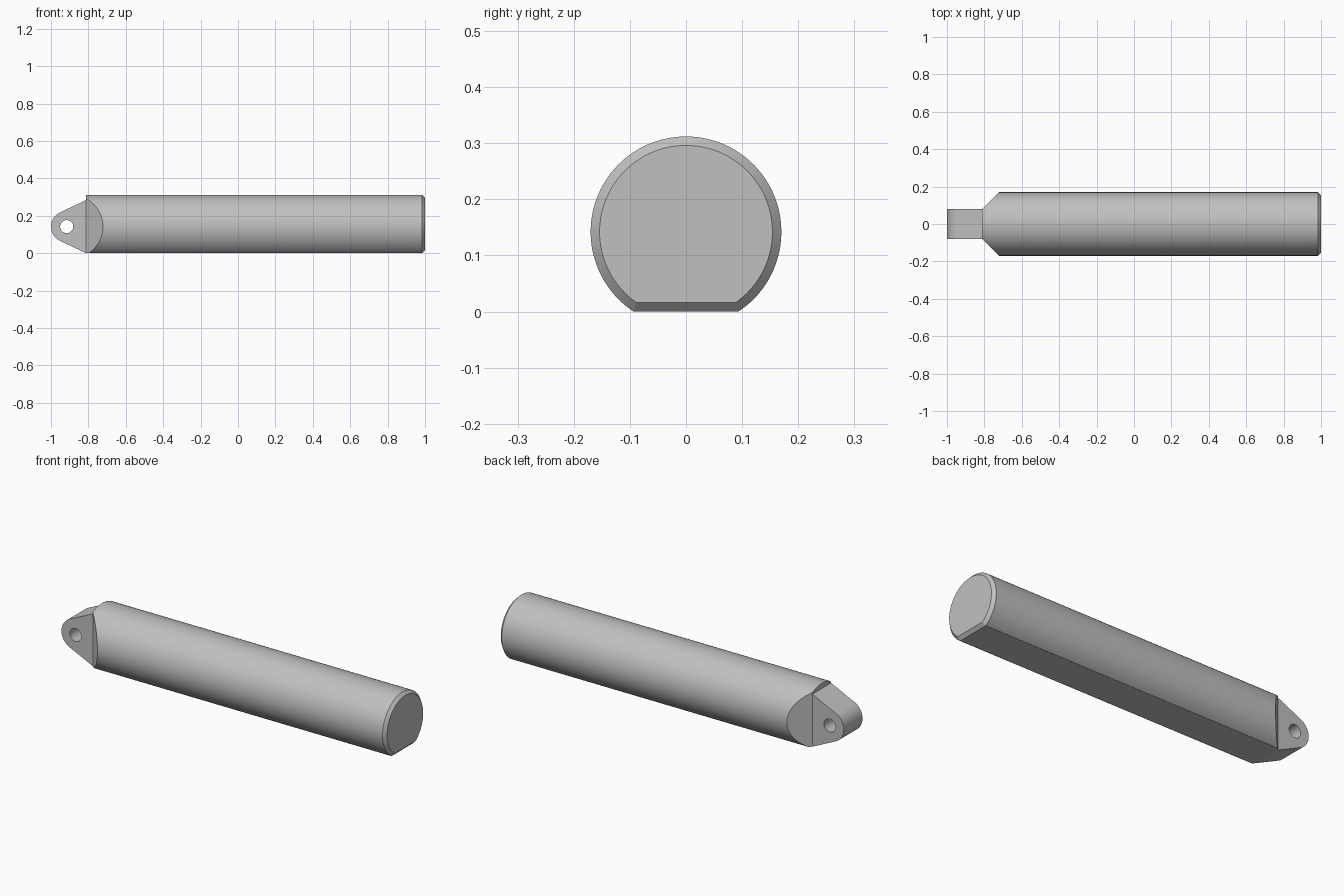
import bpy, bmesh, math

if "Cube" in bpy.data.objects:
    bpy.data.objects.remove(bpy.data.objects["Cube"])

R, ZC = 0.17, 0.142            # body radius and axis height
X0, X1, CH = -0.812, 1.0, 0.016  # body ends and end chamfer
HW = 0.08                      # half width of the lug
CX, RL, RH = -0.916, 0.084, 0.035  # lug eye centre, outer and hole radius

steel = bpy.data.materials.new("grey_steel")
steel.diffuse_color = (0.53, 0.53, 0.53, 1)
steel.use_nodes = True
steel.node_tree.nodes["Principled BSDF"].inputs["Base Color"].default_value = steel.diffuse_color


def finish(name, bm):
    bmesh.ops.recalc_face_normals(bm, faces=bm.faces)
    mesh = bpy.data.meshes.new(name)
    bm.to_mesh(mesh)
    bm.free()
    mesh.materials.append(steel)
    ob = bpy.data.objects.new(name, mesh)
    bpy.context.collection.objects.link(ob)
    return ob


def prism(name, outline, half):
    """Extrude an x-z outline between y = -half and y = +half."""
    bm = bmesh.new()
    face = bm.faces.new([bm.verts.new((x, -half, z)) for x, z in outline])
    ext = bmesh.ops.extrude_face_region(bm, geom=[face])["geom"]
    bmesh.ops.translate(bm, vec=(0, 2 * half, 0),
                        verts=[v for v in ext if isinstance(v, bmesh.types.BMVert)])
    return finish(name, bm)


# Body: round bar with a flat underside and a chamfered end
bm = bmesh.new()
N = 96
rings = []
for x, inset in ((X0, 0), (X1 - CH, 0), (X1, CH)):
    r = R - inset
    a = math.asin((ZC - inset) / r)
    ring = []
    for i in range(N + 1):
        t = -a + (math.pi + 2 * a) * i / N
        ring.append(bm.verts.new((x, r * math.cos(t), ZC + r * math.sin(t))))
    rings.append(ring)
for p, q in zip(rings, rings[1:]):
    for i in range(N + 1):
        j = (i + 1) % (N + 1)
        bm.faces.new((p[i], p[j], q[j], q[i]))
bm.faces.new(rings[0])
bm.faces.new(rings[-1])

# Slanted vertical cuts on both sides of the lug end
for s in (-1, 1):
    cut = bmesh.ops.bisect_plane(
        bm, geom=bm.verts[:] + bm.edges[:] + bm.faces[:], dist=1e-6,
        plane_co=(X0, s * HW, 0), plane_no=(-1, s, 0), clear_outer=True)["geom_cut"]
    bmesh.ops.holes_fill(bm, edges=[e for e in cut if isinstance(e, bmesh.types.BMEdge)],
                         sides=0)
body = finish("body", bm)

# Lug: tapered plate with a rounded tip
hz = 0.146 - 0.004
root = math.atan2(hz, X0 - CX)
t0 = root + math.acos(RL / math.hypot(hz, X0 - CX))
outline = [(X0, ZC + hz)]
for i in range(41):
    t = t0 + (2 * math.pi - 2 * t0) * i / 40
    outline.append((CX + RL * math.cos(t), ZC + RL * math.sin(t)))
outline.append((X0, ZC - hz))
lug = prism("lug", outline, HW)

# Pin hole through the lug
hole = [(CX + RH * math.cos(i * math.pi / 24), ZC + RH * math.sin(i * math.pi / 24))
        for i in range(48)]
cutter = prism("hole_cutter", hole, HW + 0.05)
cutter.hide_render = True
mod = lug.modifiers.new("pin_hole", 'BOOLEAN')
mod.operation, mod.solver, mod.object = 'DIFFERENCE', 'EXACT', cutter
bpy.context.view_layer.objects.active = lug
bpy.ops.object.modifier_apply(modifier=mod.name)
bpy.data.objects.remove(cutter)

# Smooth the round surfaces, keep the edges sharp
for ob in (body, lug):
    bpy.ops.object.select_all(action='DESELECT')
    ob.select_set(True)
    bpy.context.view_layer.objects.active = ob
    bpy.ops.object.shade_smooth_by_angle(angle=math.radians(25))
